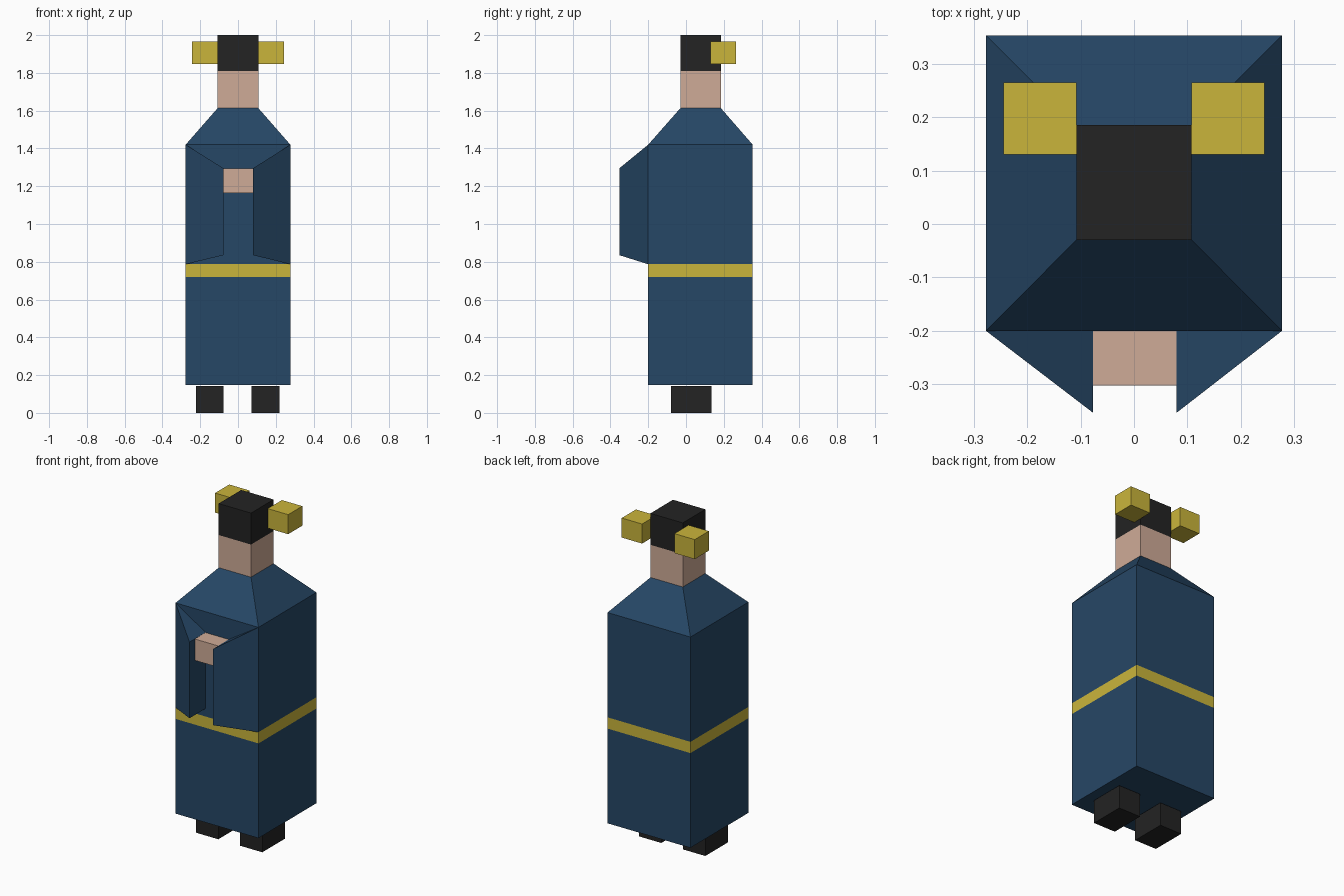
import bpy

if "Cube" in bpy.data.objects:
    bpy.data.objects.remove(bpy.data.objects["Cube"])


def material(name, srgb):
    m = bpy.data.materials.new(name)
    lin = [(c / 255 / 12.92) if c < 10 else ((c / 255 + 0.055) / 1.055) ** 2.4 for c in srgb]
    m.diffuse_color = (*lin, 1)
    m.use_nodes = True
    m.node_tree.nodes["Principled BSDF"].inputs["Base Color"].default_value = m.diffuse_color
    return m


BLUE = material("robe blue", (38, 71, 102))
GOLD = material("gold", (202, 181, 59))
SKIN = material("skin", (207, 171, 151))
BLACK = material("black", (35, 35, 35))


def make(name, verts, faces, mat):
    me = bpy.data.meshes.new(name)
    me.from_pydata(verts, [], faces)
    me.materials.append(mat)
    ob = bpy.data.objects.new(name, me)
    bpy.context.collection.objects.link(ob)
    return ob


def stack(name, rings, mat):
    """Closed four-sided solid through rings of (x0, x1, y0, y1, z), bottom to top."""
    verts, faces = [], [(3, 2, 1, 0)]
    for x0, x1, y0, y1, z in rings:
        verts += [(x0, y0, z), (x1, y0, z), (x1, y1, z), (x0, y1, z)]
    for r in range(0, 4 * (len(rings) - 1), 4):
        for i in range(4):
            j = (i + 1) % 4
            faces.append((r + i, r + j, r + 4 + j, r + 4 + i))
    n = len(verts)
    faces.append((n - 4, n - 3, n - 2, n - 1))
    return make(name, verts, faces, mat)


def box(name, x0, x1, y0, y1, z0, z1, mat):
    return stack(name, [(x0, x1, y0, y1, z0), (x0, x1, y0, y1, z1)], mat)


W = (-0.277, 0.277, -0.20, 0.353)     # robe footprint
H = (-0.108, 0.108, -0.03, 0.185)     # head footprint

# Robe with sloped shoulders; the belt is a band of its faces
robe = stack("robe", [(*W, 0.147), (*W, 0.719), (*W, 0.787), (*W, 1.42), (*H, 1.613)], BLUE)
robe.data.materials.append(GOLD)
for f in robe.data.polygons:
    if 0.72 < f.center.z < 0.786 and abs(f.normal.z) < 0.5:
        f.material_index = 1

# Head: skin below, hair above
head = stack("head", [(*H, 1.613), (*H, 1.81), (*H, 2.0)], SKIN)
head.data.materials.append(BLACK)
for f in head.data.polygons:
    if f.center.z > 1.82:
        f.material_index = 1

# Joined hands between the sleeves
box("hands", -0.077, 0.08, -0.302, -0.20, 1.165, 1.294, SKIN)

for side, s in (("left", -1), ("right", 1)):
    # Hair buns
    a, b = sorted((s * 0.108, s * 0.244))
    box(side + "_hair_bun", a, b, 0.13, 0.265, 1.848, 1.966, GOLD)
    # Shoes
    a, b = sorted((s * 0.073 - 0.0025, s * 0.221 - 0.0025))
    box(side + "_shoe", a, b, -0.08, 0.135, 0, 0.142, BLACK)
    # Sleeves: wedges pointing forward
    xi, xo = (0.08 if s > 0 else -0.077), s * 0.277
    verts = [(xo, -0.20, 0.787), (xi, -0.20, 0.835), (xi, -0.353, 0.835),
             (xo, -0.20, 1.42), (xi, -0.20, 1.295), (xi, -0.353, 1.295)]
    faces = [(0, 1, 2), (3, 5, 4), (0, 2, 5, 3), (2, 1, 4, 5), (1, 0, 3, 4)]
    if s > 0:
        faces = [f[::-1] for f in faces]
    sleeve = make(side + "_sleeve", verts, [f[::-1] for f in faces], BLUE)
    import bmesh
    bm = bmesh.new()
    bm.from_mesh(sleeve.data)
    bmesh.ops.recalc_face_normals(bm, faces=bm.faces)
    bm.to_mesh(sleeve.data)
    bm.free()
